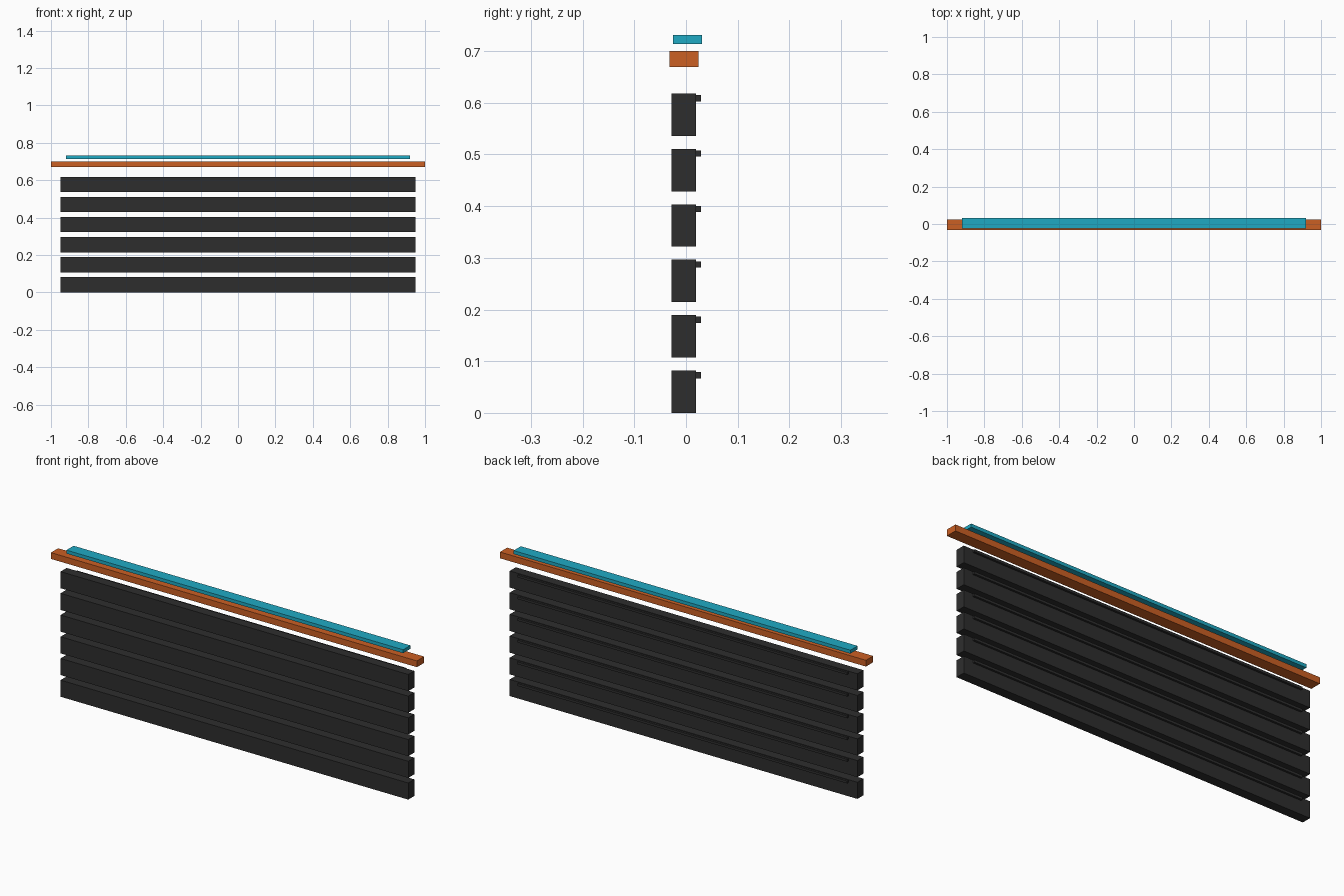
import bpy

if "Cube" in bpy.data.objects:
    bpy.data.objects.remove(bpy.data.objects["Cube"])


def material(name, rgb):
    m = bpy.data.materials.new(name)
    m.diffuse_color = (*rgb, 1.0)
    m.use_nodes = True
    m.node_tree.nodes["Principled BSDF"].inputs["Base Color"].default_value = m.diffuse_color
    return m


def box(name, half_x, y0, y1, z0, z1, mat):
    """Axis-aligned bar centred on x = 0."""
    bpy.ops.mesh.primitive_cube_add(size=1, location=(0, (y0 + y1) / 2, (z0 + z1) / 2))
    ob = bpy.context.object
    ob.name = name
    ob.scale = (2 * half_x, y1 - y0, z1 - z0)
    bpy.ops.object.transform_apply(location=False, rotation=False, scale=True)
    ob.data.materials.append(mat)
    return ob


charcoal = material("charcoal", (0.027, 0.027, 0.027))
orange = material("burnt orange", (0.60, 0.115, 0.017))
teal = material("teal", (0.014, 0.40, 0.55))

# Six slats, each with a narrow lip along the upper back edge
PITCH = 0.1072
for i in range(6):
    z = i * PITCH
    box(f"slat_{i + 1}", 0.95, -0.028, 0.019, z, z + 0.082, charcoal)
    box(f"slat_lip_{i + 1}", 0.90, 0.019, 0.029, z + 0.067, z + 0.079, charcoal)

# Wide rail above the slats, and the thinner cap strip above it
box("top_rail", 1.0, -0.032, 0.024, 0.669, 0.700, orange)
box("cap_strip", 0.92, -0.025, 0.031, 0.714, 0.731, teal)
